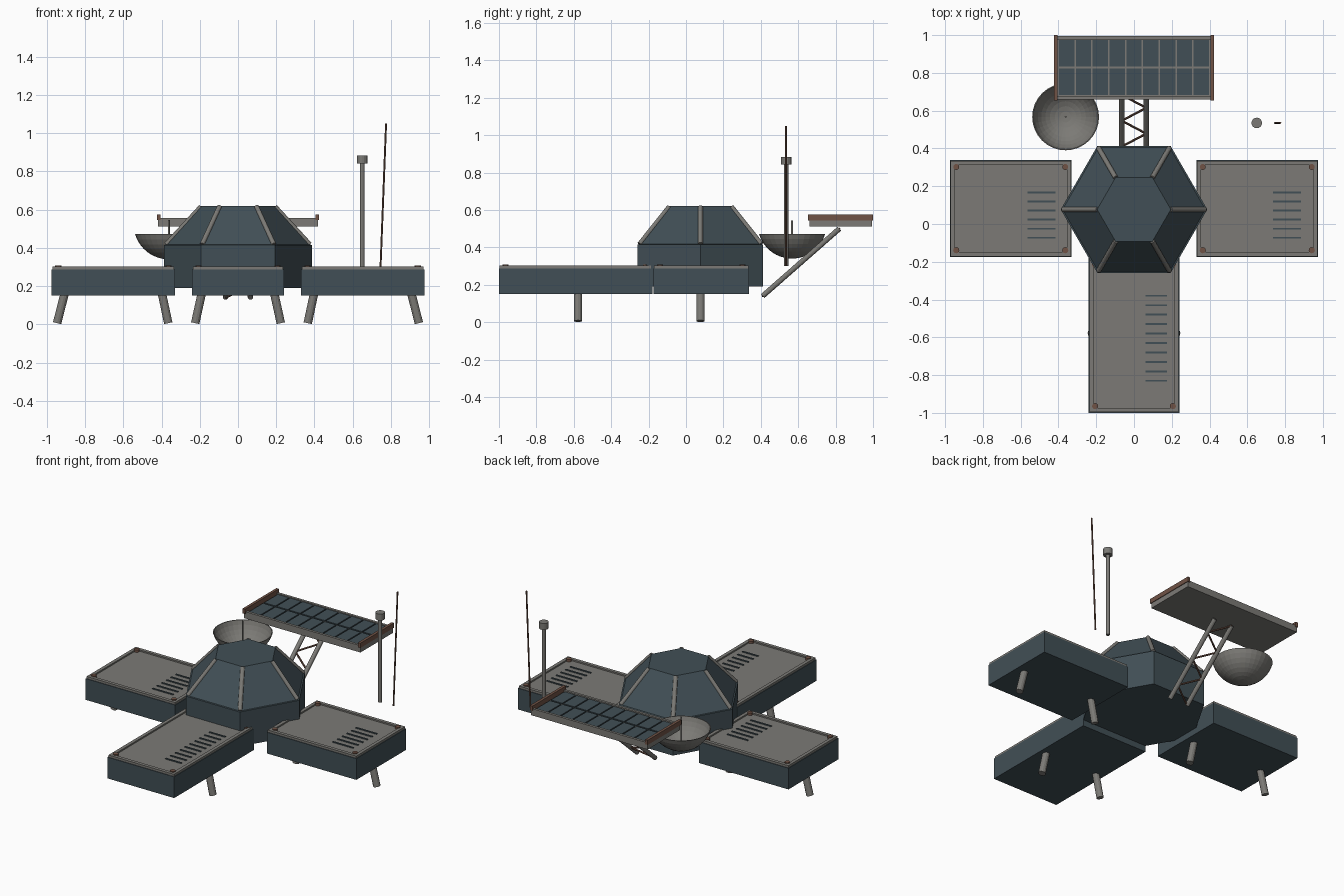
import bpy, bmesh, math
from mathutils import Vector

if "Cube" in bpy.data.objects:
    bpy.data.objects.remove(bpy.data.objects["Cube"])


def material(name, rgb):
    m = bpy.data.materials.new(name)
    m.use_nodes = True
    colour = (*rgb, 1)
    m.diffuse_color = colour
    m.node_tree.nodes["Principled BSDF"].inputs["Base Color"].default_value = colour
    return m


BLUE = material("slate blue", (0.053, 0.078, 0.092))
GREY = material("warm grey", (0.2, 0.195, 0.18))
BROWN = material("rust brown", (0.16, 0.085, 0.06))


def finish(name, bm, mat):
    bmesh.ops.recalc_face_normals(bm, faces=bm.faces)
    mesh = bpy.data.meshes.new(name)
    bm.to_mesh(mesh)
    bm.free()
    mesh.materials.append(mat)
    ob = bpy.data.objects.new(name, mesh)
    bpy.context.collection.objects.link(ob)
    return ob


def box(name, x0, x1, y0, y1, z0, z1, mat):
    bm = bmesh.new()
    bmesh.ops.create_cube(bm, size=1)
    for v in bm.verts:
        v.co = ((x0, x1)[v.co.x > 0], (y0, y1)[v.co.y > 0], (z0, z1)[v.co.z > 0])
    return finish(name, bm, mat)


def rod(name, a, b, r, mat, sides=12):
    a, b = Vector(a), Vector(b)
    bm = bmesh.new()
    bmesh.ops.create_cone(bm, cap_ends=True, segments=sides, radius1=r, radius2=r,
                          depth=(b - a).length)
    ob = finish(name, bm, mat)
    ob.location = (a + b) / 2
    ob.rotation_euler = (b - a).to_track_quat('Z', 'Y').to_euler()
    return ob


def lathe(name, profile, centre, sides, mat):
    """Revolve a radius/height profile; end rings are filled."""
    bm = bmesh.new()
    rings = []
    for r, z in profile:
        rings.append([bm.verts.new((centre[0] + r * math.cos(i * math.tau / sides),
                                    centre[1] + r * math.sin(i * math.tau / sides), z))
                      for i in range(sides)])
    for low, high in zip(rings, rings[1:]):
        for i in range(sides):
            j = (i + 1) % sides
            bm.faces.new((low[i], low[j], high[j], high[i]))
    bm.faces.new(rings[0])
    bm.faces.new(rings[-1])
    return finish(name, bm, mat)


# Hexagonal hub with tapered roof and ridge rods
HUB = (0, 0.077)
lathe("hub", [(0.388, 0.19), (0.388, 0.415), (0.378, 0.417), (0.195, 0.62)], HUB, 6, BLUE)
for i in range(6):
    c, s = math.cos(i * math.pi / 3), math.sin(i * math.pi / 3)
    rod("ridge_rod", (0.375 * c, HUB[1] + 0.375 * s, 0.418),
        (0.193 * c, HUB[1] + 0.193 * s, 0.616), 0.013, GREY)


# Wing modules: body, top panel, edge rails, bolts
def module(name, x0, x1, y0, y1):
    box(name + "_body", x0, x1, y0, y1, 0.15, 0.288, BLUE)
    w = 0.026
    e = 0.004
    box(name + "_top_panel", x0 + w, x1 - w, y0 + w, y1 - w, 0.285, 0.293, GREY)
    for y in (y0 + e, y1 - w):
        box(name + "_rail", x0 + e, x1 - e, y, y + w - e, 0.286, 0.302, GREY)
    for x in (x0 + e, x1 - w):
        box(name + "_rail", x, x + w - e, y0 + w, y1 - w, 0.286, 0.302, GREY)
    for x in (x0 + 0.034, x1 - 0.034):
        for y in (y0 + 0.036, y1 - 0.036):
            rod(name + "_bolt", (x, y, 0.288), (x, y, 0.308), 0.016, BROWN)


def vents(name, x0, x1, y0, y1, count):
    for i in range(count):
        y = y0 + (y1 - y0) * i / (count - 1)
        box(name + "_vent", x0, x1, y - 0.005, y + 0.005, 0.29, 0.298, BLUE)


module("right_module", -0.975, -0.33, -0.175, 0.338)
module("left_module", 0.33, 0.975, -0.175, 0.338)
module("front_module", -0.24, 0.24, -1, -0.18)
vents("right_module", -0.565, -0.415, -0.073, 0.167, 6)
vents("left_module", 0.735, 0.885, -0.073, 0.167, 6)
vents("front_module", 0.06, 0.175, -0.83, -0.38, 10)

# Splayed legs
for side in (-1, 1):
    for top, foot, y in ((0.905, 0.947, HUB[1]), (0.4, 0.365, HUB[1]), (0.188, 0.224, -0.578)):
        rod("leg", (side * top, y, 0.17), (side * foot, y, 0.006), 0.022, GREY)

# Truss arm carrying the solar panel
LOW, HIGH = Vector((0, 0.41, 0.14)), Vector((0, 0.82, 0.5))
X = Vector((0.065, 0, 0))
for side in (-1, 1):
    rod("truss_rail", LOW + side * X, HIGH + side * X, 0.014, GREY)
BAYS = 6
for i in range(BAYS):
    side = 1 if i % 2 else -1
    rod("truss_brace", LOW.lerp(HIGH, i / BAYS) + side * X,
        LOW.lerp(HIGH, (i + 1) / BAYS) - side * X, 0.006, BROWN, 8)

# Solar panel: tray, lips, cells and end rails
box("solar_tray", -0.42, 0.42, 0.66, 0.995, 0.512, 0.545, GREY)
for y in (0.66, 0.978):
    box("solar_lip", -0.42, 0.42, y, y + 0.017, 0.54, 0.556, GREY)
COLUMNS, PITCH = 9, 0.089
for i in range(COLUMNS):
    x = (i - COLUMNS / 2) * PITCH
    for y in (0.684, 0.835):
        box("solar_cell", x + 0.004, x + PITCH - 0.004, y, y + 0.14, 0.54, 0.552, BLUE)
for x in (-0.415, 0.415):
    box("solar_end_rail", x - 0.009, x + 0.009, 0.653, 1, 0.545, 0.576, BROWN)

# Dish bowl with feed rod
DISH = (-0.362, 0.567)
R, STEPS = 0.184, 8
ANGLE = math.acos((R - 0.132) / R)
outer = [(R * math.sin(ANGLE * i / STEPS) + 0.0005, 0.34 + R * (1 - math.cos(ANGLE * i / STEPS)))
         for i in range(STEPS + 1)]
inner = [(r * 0.97, z + 0.004 * (1 - i / STEPS)) for i, (r, z) in enumerate(outer)]
lathe("dish", outer + inner[::-1], DISH, 32, GREY)
rod("dish_feed", (*DISH, 0.342), (*DISH, 0.545), 0.005, GREY)

# Sensor mast and whip antenna
MAST = (0.65, 0.535)
rod("mast", (*MAST, 0.3), (*MAST, 0.85), 0.012, GREY)
rod("mast_head", (*MAST, 0.842), (*MAST, 0.884), 0.028, GREY, 16)
rod("whip_antenna", (0.746, 0.535, 0.3), (0.775, 0.535, 1.05), 0.005, BROWN, 8)
